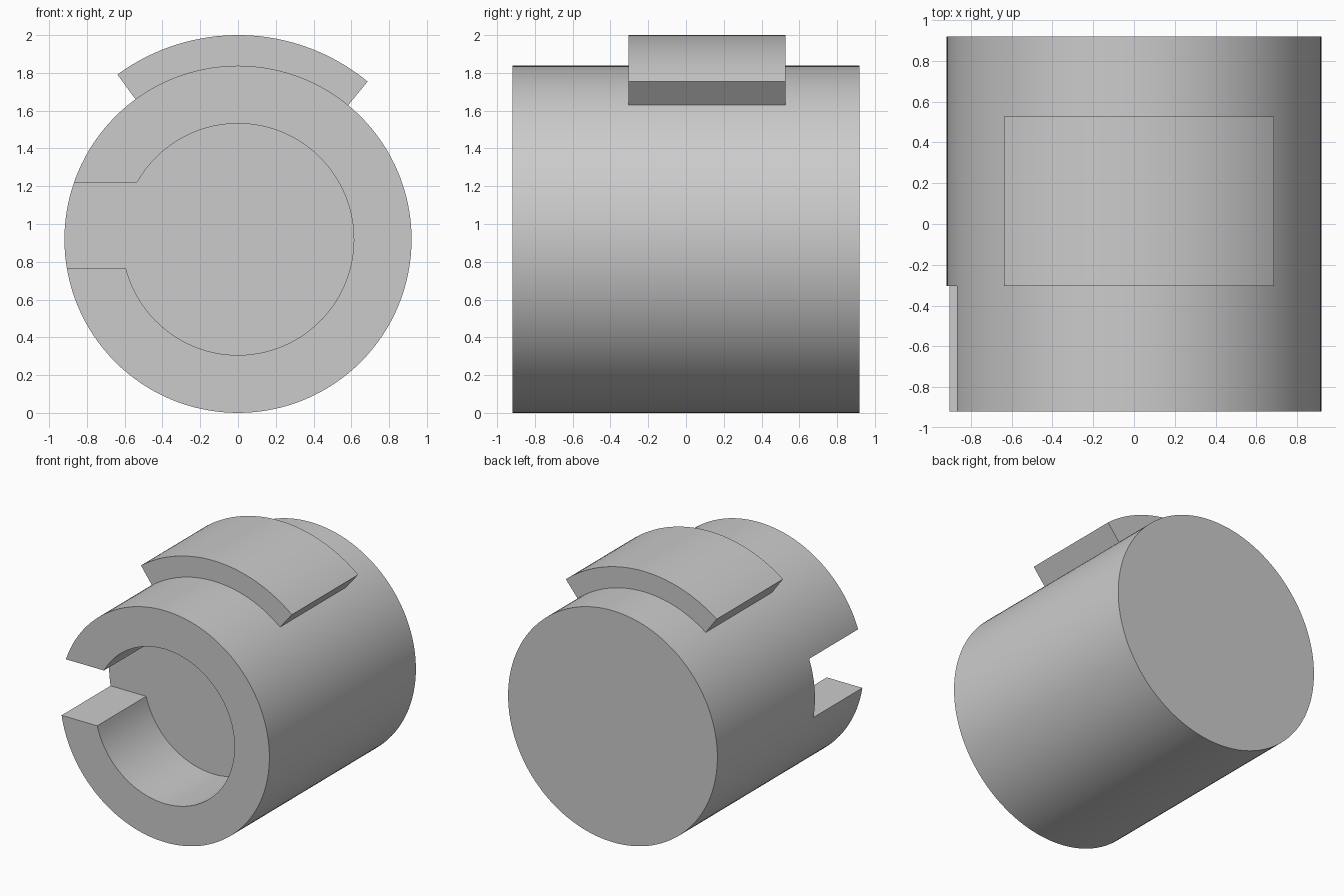
import bpy
import bmesh
from math import sin, cos, asin, radians, pi

if "Cube" in bpy.data.objects:
    bpy.data.objects.remove(bpy.data.objects["Cube"], do_unlink=True)

RADIUS = 0.919
BORE = 0.613
AXIS_Z = RADIUS
SHOULDER_Y = -0.305

grey = bpy.data.materials.new("light grey")
grey.use_nodes = True
colour = (0.6, 0.6, 0.6, 1)
grey.diffuse_color = colour
grey.node_tree.nodes["Principled BSDF"].inputs["Base Color"].default_value = colour


def arc(radius, start, end, steps):
    """Points (x, z) around the axis, angles counted from +x towards +z."""
    angles = [start + (end - start) * i / steps for i in range(steps + 1)]
    return [(radius * cos(a), AXIS_Z + radius * sin(a)) for a in angles]


def extrude_profile(name, points, y0, y1):
    """Solid made by sweeping an x-z outline along y."""
    bm = bmesh.new()
    face = bm.faces.new([bm.verts.new((x, y0, z)) for x, z in points])
    swept = bmesh.ops.extrude_face_region(bm, geom=[face], use_keep_orig=True)
    moved = [v for v in swept["geom"] if isinstance(v, bmesh.types.BMVert)]
    bmesh.ops.translate(bm, verts=moved, vec=(0, y1 - y0, 0))
    bmesh.ops.recalc_face_normals(bm, faces=bm.faces)
    mesh = bpy.data.meshes.new(name)
    bm.to_mesh(mesh)
    bm.free()
    mesh.materials.append(grey)
    obj = bpy.data.objects.new(name, mesh)
    bpy.context.collection.objects.link(obj)
    return obj


def activate(obj):
    bpy.ops.object.select_all(action="DESELECT")
    obj.select_set(True)
    bpy.context.view_layer.objects.active = obj


# Solid drum
drum = extrude_profile("drum", arc(RADIUS, 0, 2 * pi, 128)[:-1], -RADIUS, RADIUS)

# Blind bore with a side slot, as one keyhole-shaped cutter
slot_bottom, slot_top = 0.765, 1.22
lower = -pi + asin((AXIS_Z - slot_bottom) / BORE)
upper = pi - asin((slot_top - AXIS_Z) / BORE)
keyhole = arc(BORE, lower, upper, 96) + [(-1.2, slot_top), (-1.2, slot_bottom)]
cutter = extrude_profile("bore_cutter", keyhole, -1.2, SHOULDER_Y)
cutter.hide_render = True

activate(drum)
cut = drum.modifiers.new("bore", "BOOLEAN")
cut.operation = "DIFFERENCE"
cut.solver = "EXACT"
cut.object = cutter
bpy.ops.object.modifier_apply(modifier=cut.name)
bpy.data.objects.remove(cutter, do_unlink=True)

# Curved raised pad on top, with radial ends
left_end, right_end = radians(126.2), radians(50.6)
outline = arc(2 - AXIS_Z, right_end, left_end, 32) + arc(RADIUS - 0.02, left_end, right_end, 32)
pad = extrude_profile("raised_pad", outline, SHOULDER_Y, 0.527)

for part in (drum, pad):
    activate(part)
    bpy.ops.object.shade_smooth_by_angle(angle=radians(30))
